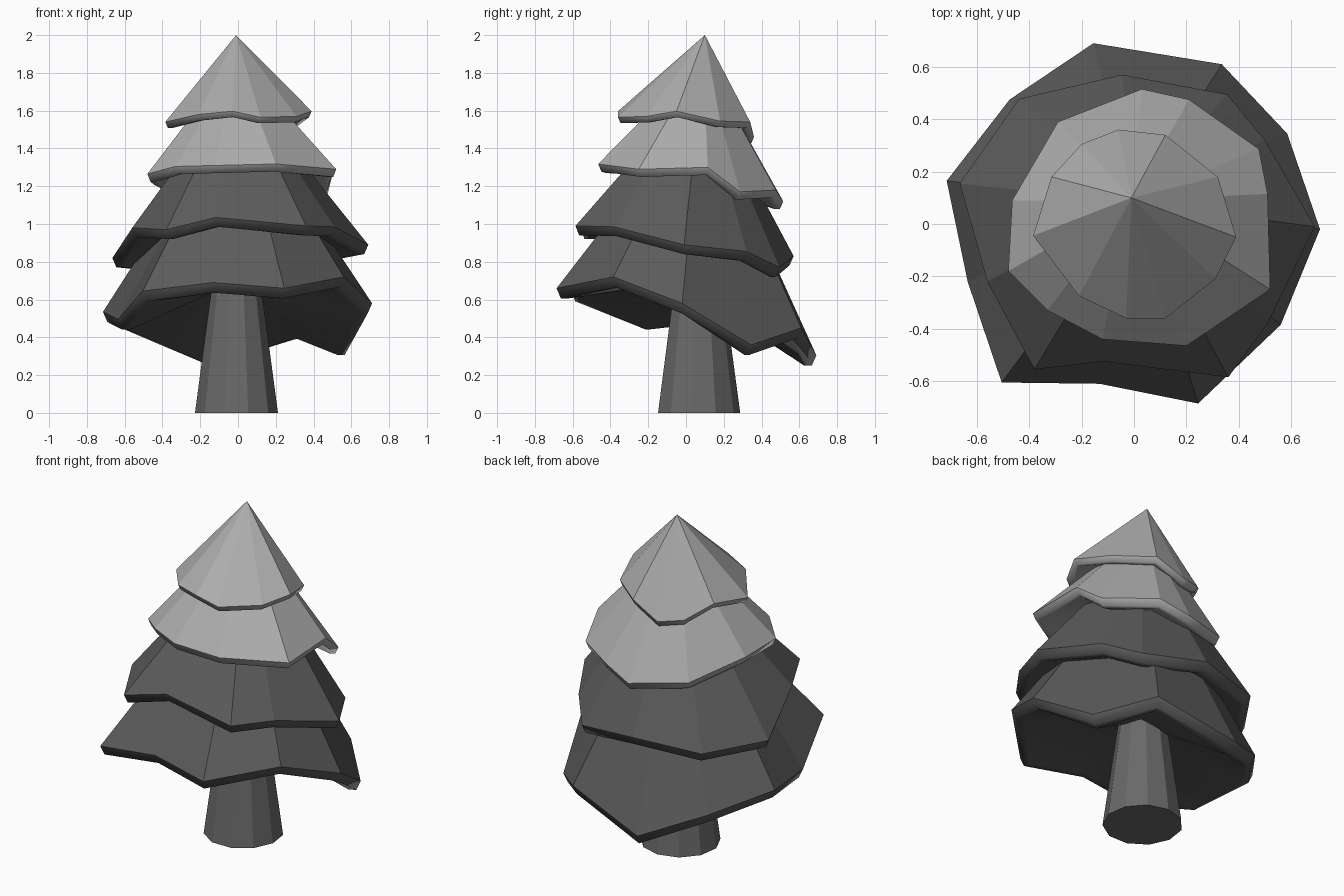
import bpy
import bmesh
from mathutils import Vector

default_cube = bpy.data.objects.get("Cube")
if default_cube:
    bpy.data.objects.remove(default_cube, do_unlink=True)


def make_material(name, grey):
    material = bpy.data.materials.new(name)
    material.use_nodes = True
    colour = (grey, grey, grey, 1)
    material.diffuse_color = colour
    shader = next(n for n in material.node_tree.nodes if n.type == "BSDF_PRINCIPLED")
    shader.inputs["Base Color"].default_value = colour
    return material


light_foliage = make_material("light grey foliage", .42)
dark_foliage = make_material("dark grey foliage", .105)
bark = make_material("mid grey bark", .14)


def finish(bm, name, material):
    bmesh.ops.recalc_face_normals(bm, faces=bm.faces[:])
    mesh = bpy.data.meshes.new(name)
    bm.to_mesh(mesh)
    bm.free()
    mesh.materials.append(material)
    obj = bpy.data.objects.new(name, mesh)
    bpy.context.collection.objects.link(obj)
    return obj


def bridge(bm, upper, lower):
    """Join two rings of equal length with smooth quads."""
    count = len(upper)
    for i in range(count):
        j = (i + 1) % count
        bm.faces.new((upper[i], upper[j], lower[j], lower[i])).smooth = True


def foliage_tier(name, material, apex, lip, rim):
    """Faceted cone with an uneven rim, a soft lip and a shallow domed underside."""
    bm = bmesh.new()
    tip = bm.verts.new(apex)
    outer = [bm.verts.new(point) for point in rim]
    centre = sum((v.co for v in outer), Vector()) / len(outer)

    def inset_ring(inward, down):
        ring = []
        for vert in outer:
            direction = centre - vert.co
            direction.z = 0
            offset = direction.normalized() * inward * lip
            ring.append(bm.verts.new(vert.co + offset - Vector((0, 0, down * lip))))
        return ring

    middle = inset_ring(.4, .9)
    inner = inset_ring(1.1, .9)
    hub = bm.verts.new(centre + Vector((0, 0, 2.6 * lip)))
    for i in range(len(outer)):
        j = (i + 1) % len(outer)
        bm.faces.new((tip, outer[i], outer[j]))
        bm.faces.new((hub, inner[j], inner[i])).smooth = True
    bridge(bm, outer, middle)
    bridge(bm, middle, inner)
    # Keep the lip and underside soft but the rim crisp
    for edge in bm.edges:
        edge.smooth = all(f.smooth for f in edge.link_faces)
    return finish(bm, name, material)


# Trunk: tapered and faceted, running up into the foliage
bm = bmesh.new()
bmesh.ops.create_cone(bm, cap_ends=True, segments=11, radius1=.222, radius2=.09,
                      depth=.98)
bmesh.ops.translate(bm, verts=bm.verts[:], vec=(-.008, .065, .49))
finish(bm, "trunk", bark)

# Foliage, from the bottom tier to the top; each rim runs clockwise from the back
foliage_tier("bottom_foliage", dark_foliage, (0, .08, 1.65), .06, [
    (-.155, .69, .305), (.335, .61, .45), (.585, .345, .36), (.71, -.02, .58),
    (.56, -.385, .72), (.245, -.685, .66), (-.13, -.61, .69), (-.505, -.605, .645),
    (-.635, -.22, .495), (-.715, .165, .535), (-.475, .475, .435)])

foliage_tier("lower_foliage", dark_foliage, (0, .08, 1.75), .055, [
    (-.045, .57, .83), (.355, .495, .77), (.5, .32, .855), (.69, -.01, .89),
    (.51, -.38, .985), (.36, -.585, .99), (-.115, -.525, 1.035), (-.38, -.555, .97),
    (-.56, -.22, .98), (-.665, .155, .82), (-.44, .477, .8)])

foliage_tier("upper_foliage", light_foliage, (-.01, .09, 1.88), .045, [
    (.03, .515, 1.12), (.21, .475, 1.18), (.477, .286, 1.17), (.51, .115, 1.3),
    (.52, -.25, 1.29), (.2, -.465, 1.318), (-.12, -.44, 1.31), (-.33, -.33, 1.305),
    (-.48, -.18, 1.265), (-.465, .09, 1.25), (-.29, .39, 1.16)])

foliage_tier("top_foliage", light_foliage, (-.01, .1, 2), .035, [
    (-.06, .36, 1.46), (.12, .34, 1.54), (.32, .18, 1.545), (.39, -.05, 1.597),
    (.31, -.21, 1.57), (.12, -.36, 1.565), (-.03, -.36, 1.597), (-.21, -.275, 1.58),
    (-.385, -.045, 1.54), (-.315, .18, 1.57), (-.2, .305, 1.485)])
